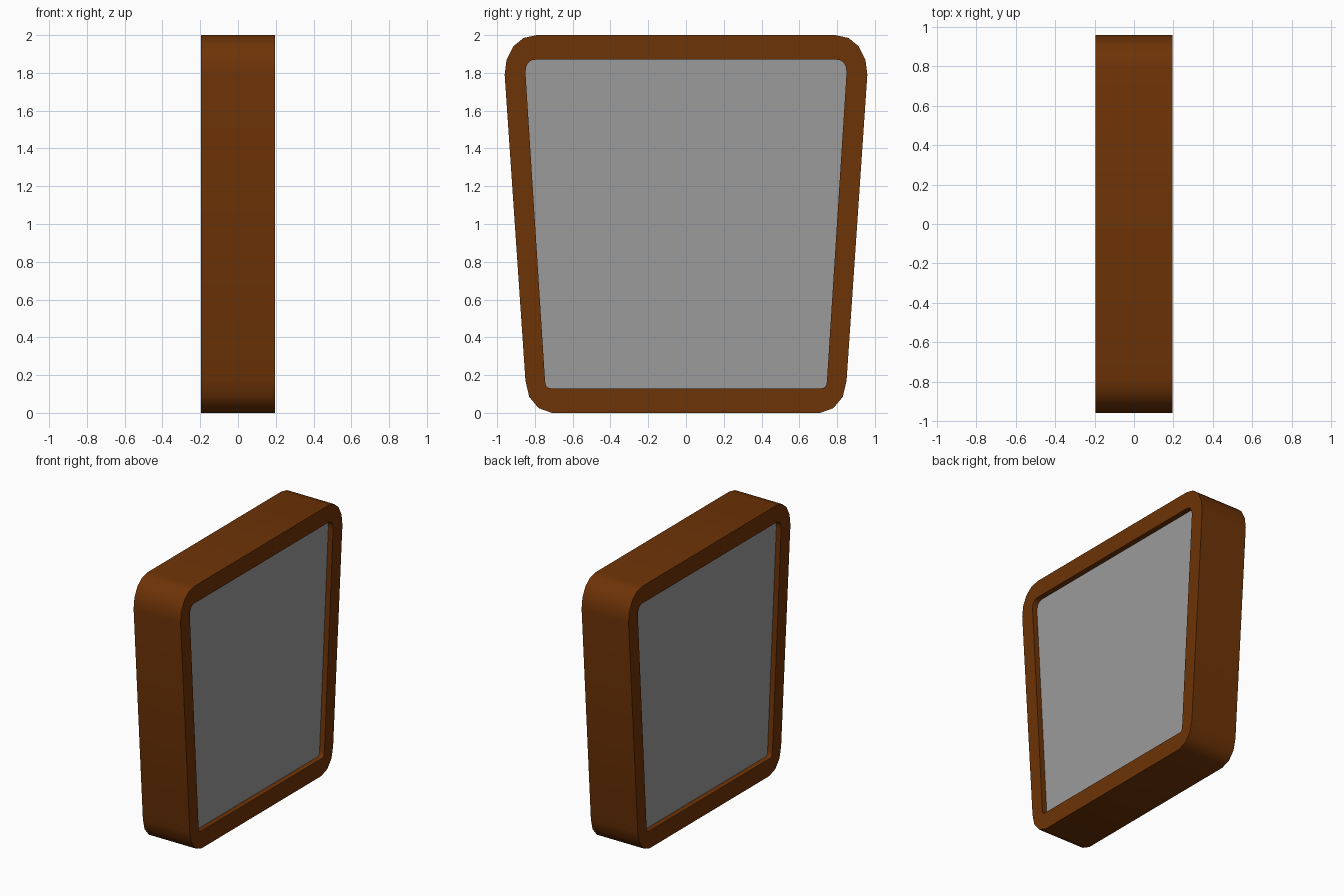
import bpy
import bmesh

if "Cube" in bpy.data.objects:
    bpy.data.objects.remove(bpy.data.objects["Cube"])

HALF_DEPTH = 0.195   # frame half thickness along x
PANEL_DEPTH = 0.155  # recessed glass half thickness

# Right half of each tapered outline (y, z), bottom to top
OUTER = [(0.71, 0.0), (0.78, 0.025), (0.83, 0.085), (0.85, 0.17),
         (0.96, 1.79), (0.95, 1.87), (0.915, 1.94), (0.86, 1.985), (0.79, 2.0)]
INNER = [(0.715, 0.13), (0.732, 0.134), (0.742, 0.144), (0.746, 0.165),
         (0.85, 1.80), (0.847, 1.83), (0.837, 1.85), (0.82, 1.866), (0.79, 1.871)]


def full_loop(half):
    return half + [(-y, z) for y, z in reversed(half)]


def make_object(name, bm, color):
    bmesh.ops.recalc_face_normals(bm, faces=bm.faces)
    mesh = bpy.data.meshes.new(name)
    bm.to_mesh(mesh)
    bm.free()
    obj = bpy.data.objects.new(name, mesh)
    bpy.context.collection.objects.link(obj)
    mat = bpy.data.materials.new(name + "_material")
    mat.diffuse_color = color
    mat.use_nodes = True
    mat.node_tree.nodes["Principled BSDF"].inputs["Base Color"].default_value = mat.diffuse_color
    mesh.materials.append(mat)
    bpy.ops.object.select_all(action='DESELECT')
    obj.select_set(True)
    bpy.context.view_layer.objects.active = obj
    bpy.ops.object.shade_smooth_by_angle(angle=0.6)
    return obj


def ring(bm, loop, x):
    return [bm.verts.new((x, y, z)) for y, z in loop]


def bridge(bm, a, b):
    for i in range(len(a)):
        j = (i + 1) % len(a)
        bm.faces.new((a[i], a[j], b[j], b[i]))


outer, inner = full_loop(OUTER), full_loop(INNER)

# Frame: rectangular section swept round the tapered outline
bm = bmesh.new()
rings = [ring(bm, outer, -HALF_DEPTH), ring(bm, outer, HALF_DEPTH),
         ring(bm, inner, HALF_DEPTH), ring(bm, inner, -HALF_DEPTH)]
for a, b in zip(rings, rings[1:] + rings[:1]):
    bridge(bm, a, b)
make_object("frame", bm, (0.155, 0.033, 0.002, 1.0))

# Glass: slab filling the opening, recessed on both sides
bm = bmesh.new()
left, right = ring(bm, inner, -PANEL_DEPTH), ring(bm, inner, PANEL_DEPTH)
bm.faces.new(left)
bm.faces.new(right)
bridge(bm, left, right)
make_object("glass_panel", bm, (0.33, 0.33, 0.33, 1.0))
